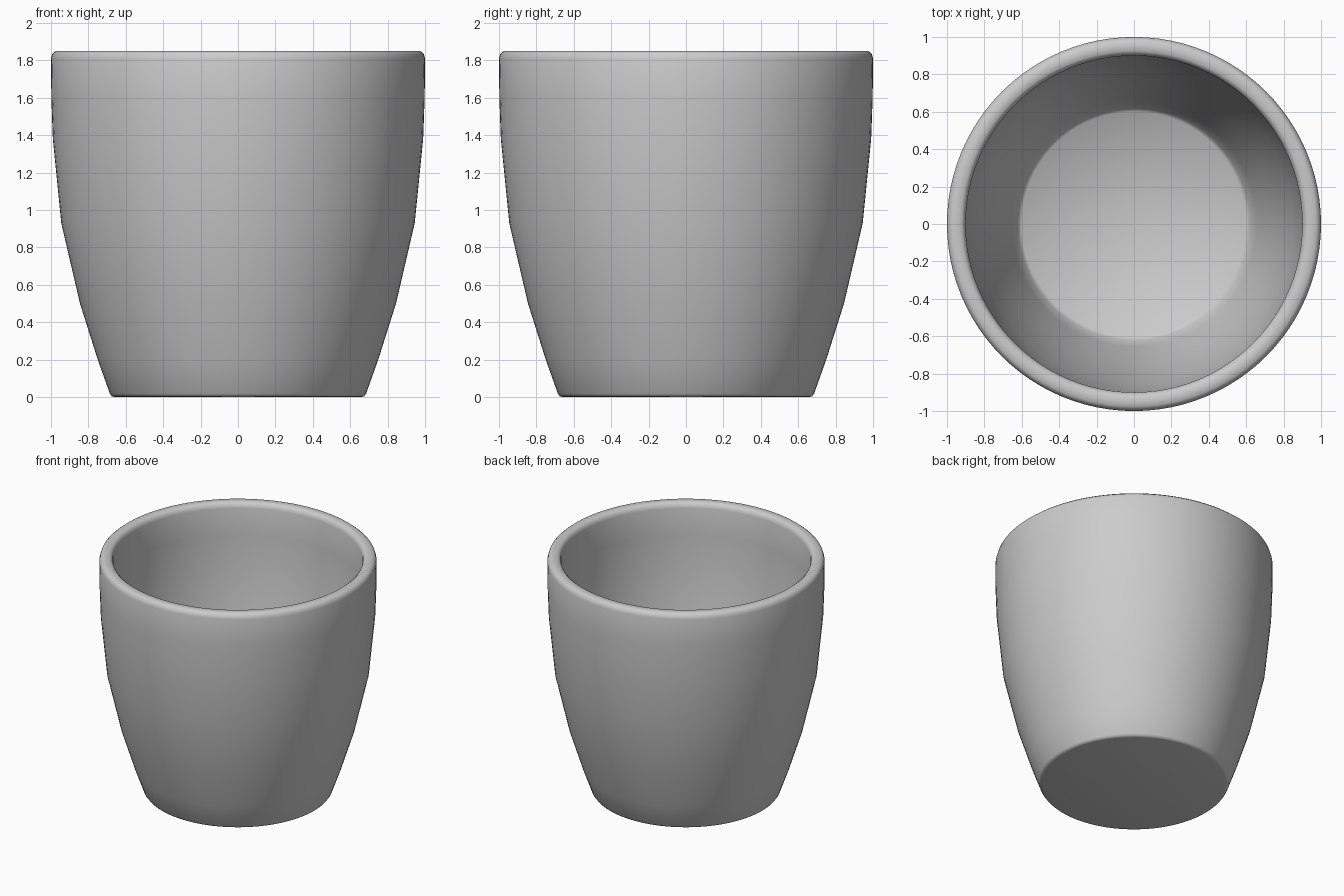
import bpy, bmesh, math

cube = bpy.data.objects.get("Cube")
if cube:
    bpy.data.objects.remove(cube, do_unlink=True)

SEGMENTS = 96

# Cup wall as (radius, height), from base centre up the outside, down the inside
outer = [(0, 0), (0.66, 0), (0.675, 0.004), (0.685, 0.018), (0.75, 0.2), (0.845, 0.5),
         (0.945, 0.93), (0.99, 1.38), (0.998, 1.6), (1, 1.81)]
rim = [(0.993, 1.835), (0.975, 1.85), (0.925, 1.85), (0.907, 1.835), (0.9, 1.81)]
inner = [(0.898, 1.6), (0.89, 1.38), (0.848, 0.95), (0.75, 0.53),
         (0.655, 0.22), (0.62, 0.115), (0.6, 0.095), (0, 0.095)]

# Ceramic material
clay = bpy.data.materials.new("grey_ceramic")
colour = (0.6, 0.6, 0.6, 1)
clay.use_nodes = True
clay.diffuse_color = colour
clay.node_tree.nodes["Principled BSDF"].inputs["Base Color"].default_value = colour

# Cup body, spun around the vertical axis
bm = bmesh.new()
verts = [bm.verts.new((r, 0, z)) for r, z in outer + rim + inner]
edges = [bm.edges.new(pair) for pair in zip(verts, verts[1:])]
bmesh.ops.spin(bm, geom=verts + edges, cent=(0, 0, 0), axis=(0, 0, 1),
               angle=math.tau, steps=SEGMENTS, use_duplicate=False)
bmesh.ops.remove_doubles(bm, verts=bm.verts, dist=0.0005)
bmesh.ops.recalc_face_normals(bm, faces=bm.faces)
mesh = bpy.data.meshes.new("cup_body")
bm.to_mesh(mesh)
bm.free()
mesh.materials.append(clay)

cup = bpy.data.objects.new("cup_body", mesh)
bpy.context.collection.objects.link(cup)
bpy.context.view_layer.objects.active = cup
cup.select_set(True)
bpy.ops.object.shade_smooth_by_angle(angle=math.radians(50))
